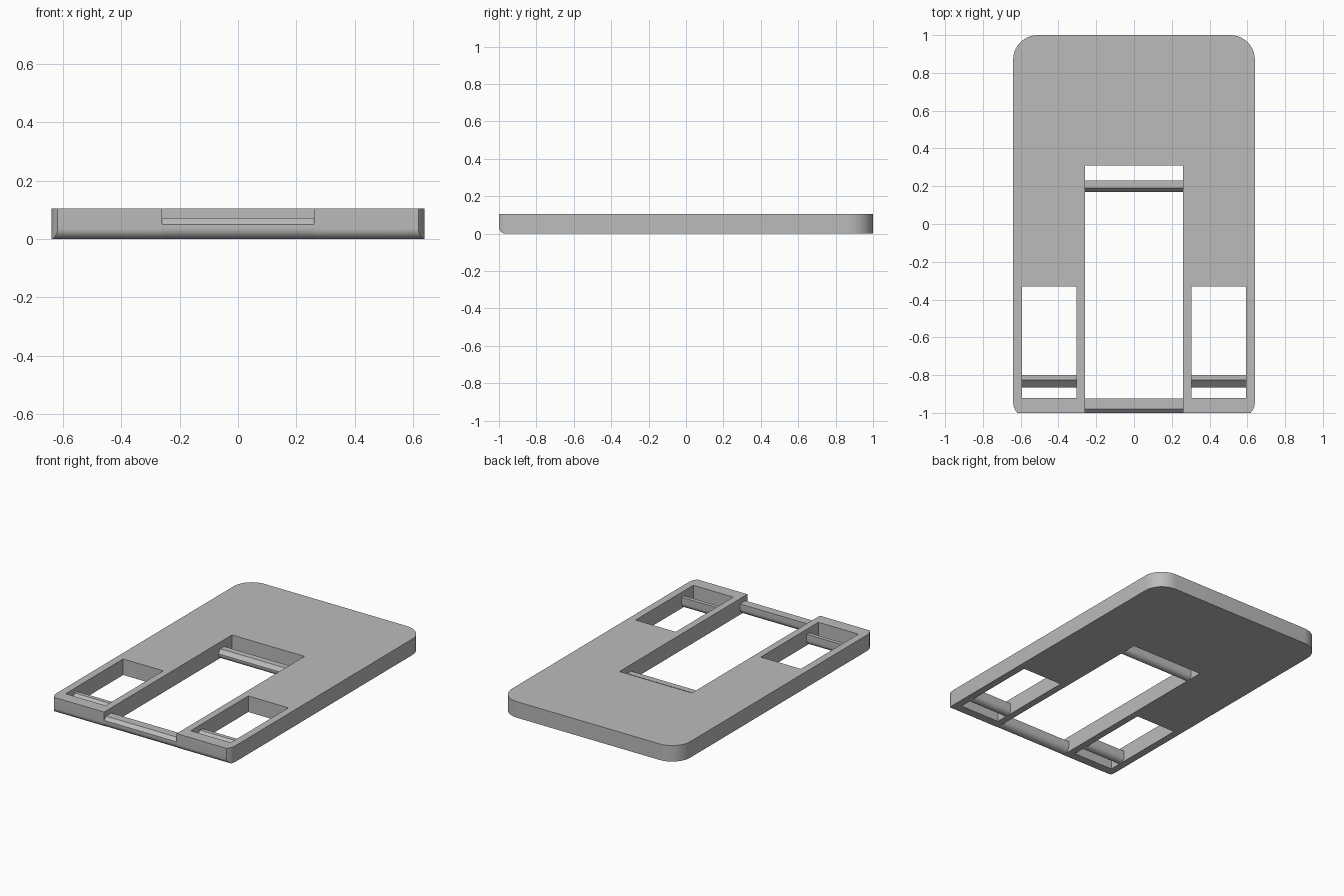
import bpy, bmesh
from math import sin, cos, radians

if "Cube" in bpy.data.objects:
    bpy.data.objects.remove(bpy.data.objects["Cube"])

gray = bpy.data.materials.new("plain_gray")
gray.use_nodes = True
gray.diffuse_color = (0.5, 0.5, 0.5, 1)
gray.node_tree.nodes["Principled BSDF"].inputs["Base Color"].default_value = (0.5, 0.5, 0.5, 1)

HALF_W, THICK = 0.64, 0.104


def arc(cx, cy, r, start, end, steps=10):
    angles = [radians(start + (end - start) * i / steps) for i in range(steps + 1)]
    return [(cx + r * cos(a), cy + r * sin(a)) for a in angles]


def prism(name, points, axis, lo, hi):
    """Extrude a closed profile along z (points are x, y) or x (points are y, z)."""
    place = (lambda p, d: (p[0], p[1], d)) if axis == "z" else (lambda p, d: (d, p[0], p[1]))
    bm = bmesh.new()
    a = [bm.verts.new(place(p, lo)) for p in points]
    b = [bm.verts.new(place(p, hi)) for p in points]
    bm.faces.new(a)
    bm.faces.new(b)
    for i in range(len(points)):
        j = (i + 1) % len(points)
        bm.faces.new((a[i], a[j], b[j], b[i]))
    bmesh.ops.recalc_face_normals(bm, faces=bm.faces)
    mesh = bpy.data.meshes.new(name)
    bm.to_mesh(mesh)
    bm.free()
    mesh.materials.append(gray)
    obj = bpy.data.objects.new(name, mesh)
    bpy.context.collection.objects.link(obj)
    return obj


def select(obj):
    bpy.ops.object.select_all(action="DESELECT")
    obj.select_set(True)
    bpy.context.view_layer.objects.active = obj


def smooth(obj):
    select(obj)
    bpy.ops.object.shade_smooth_by_angle(angle=radians(25))


def carve(target, cutter, operation):
    select(target)
    mod = target.modifiers.new("carve", "BOOLEAN")
    mod.operation, mod.solver, mod.object = operation, "EXACT", cutter
    bpy.ops.object.modifier_apply(modifier=mod.name)
    bpy.data.objects.remove(cutter)


def box_cutter(x0, x1, y0, y1):
    return prism("cutter", [(x0, y0), (x1, y0), (x1, y1), (x0, y1)], "z", -0.1, 0.3)


# Plate outline: large round back corners, short clipped front corners
right_side = [(0.618, -1), (0.627, -0.988), (0.636, -0.97), (HALF_W, -0.945)]
right_side += arc(HALF_W - 0.13, 0.87, 0.13, 0, 90)
outline = right_side + [(-x, y) for x, y in reversed(right_side)]
plate = prism("base_plate", outline, "z", 0, THICK)

# Rounded lower front edge
side = arc(-0.965, 0.035, 0.035, 180, 270) + [(1.1, 0), (1.1, 0.2), (-1, 0.2)]
carve(plate, prism("cutter", side, "x", -1, 1), "INTERSECT")

# Open centre channel and the two side windows
carve(plate, box_cutter(-0.26, 0.26, -1.2, 0.31), "DIFFERENCE")
for s in (-1, 1):
    x0, x1 = sorted((s * 0.305, s * 0.592))
    carve(plate, box_cutter(x0, x1, -0.92, -0.33), "DIFFERENCE")
smooth(plate)


# Cross bars: flat top, sloping front, rounded underside
def bar(name, back, ridge, front, top, shoulder, x0, x1):
    r = (back - front) / 2
    under = arc(front + r, r, r, 180, 360, 14)
    profile = [(back, top), (ridge, top), (front, max(shoulder, r + 0.001))] + under
    smooth(prism(name, profile, "x", x0, x1))


bar("front_bar", -0.925, -0.98, -1, 0.07, 0.05, -0.26, 0.26)
bar("channel_bar", 0.23, 0.19, 0.17, 0.06, 0.035, -0.26, 0.26)
bar("left_window_bar", -0.80, -0.825, -0.865, 0.072, 0.03, 0.305, 0.592)
bar("right_window_bar", -0.80, -0.825, -0.865, 0.072, 0.03, -0.592, -0.305)
